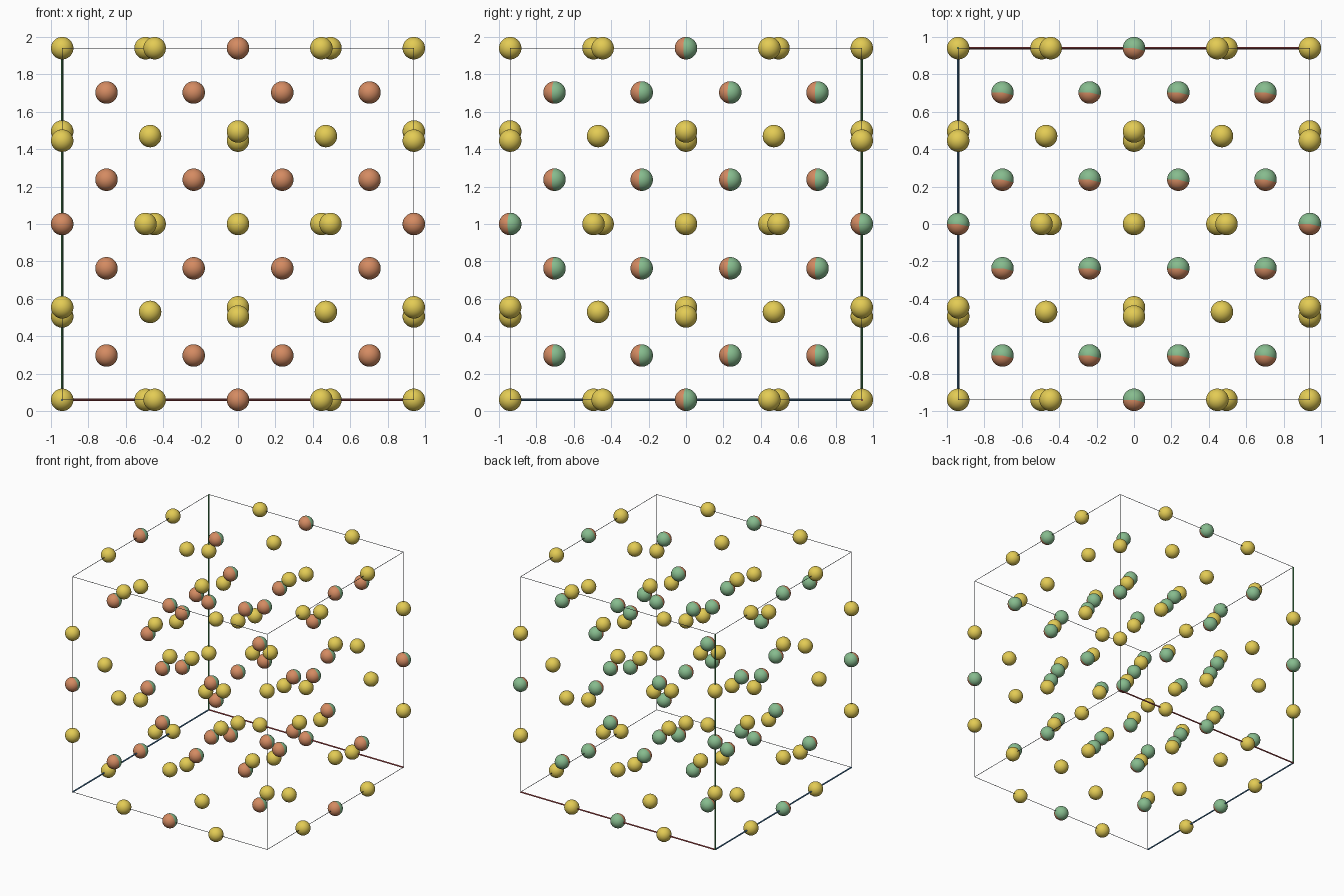
import bpy, bmesh, math
from itertools import product
from mathutils import Vector

if "Cube" in bpy.data.objects:
    bpy.data.objects.remove(bpy.data.objects["Cube"])

CELL, RADIUS = 1.88, 0.06
CORNER = Vector((-CELL / 2, -CELL / 2, RADIUS))


def material(name, rgb):
    m = bpy.data.materials.new(name)
    m.diffuse_color = (*rgb, 1)
    m.use_nodes = True
    m.node_tree.nodes["Principled BSDF"].inputs["Base Color"].default_value = m.diffuse_color
    return m


yellow = material("yellow", (0.77, 0.60, 0.089))
copper = material("copper", (0.66, 0.258, 0.122))
green = material("green", (0.24, 0.50, 0.27))
line_grey = material("dark grey", (0.09, 0.10, 0.115))
axis_red = material("axis red", (0.56, 0.09, 0.09))
axis_green = material("axis green", (0.08, 0.36, 0.11))
axis_blue = material("axis blue", (0.08, 0.26, 0.50))


def add(name, mesh, location):
    ob = bpy.data.objects.new(name, mesh)
    ob.location = location
    bpy.context.collection.objects.link(ob)
    return ob


def ball_mesh(name, mats, sector=0):
    """Smooth ball; the first sector of segments, from -x through -y, takes the second colour."""
    bm = bmesh.new()
    bmesh.ops.create_uvsphere(bm, u_segments=52, v_segments=18, radius=RADIUS)
    for f in bm.faces:
        f.smooth = True
        c = f.calc_center_median()
        if (math.atan2(c.y, c.x) + math.pi) % math.tau < sector:
            f.material_index = 1
    mesh = bpy.data.meshes.new(name)
    bm.to_mesh(mesh)
    bm.free()
    for m in mats:
        mesh.materials.append(m)
    return mesh


def rod(name, a, b, radius, mat):
    """Thin round bar between two cell-fraction points."""
    a, b = CORNER + Vector(a) * CELL, CORNER + Vector(b) * CELL
    bm = bmesh.new()
    bmesh.ops.create_cone(bm, cap_ends=True, segments=8, radius1=radius,
                          radius2=radius, depth=(b - a).length)
    for f in bm.faces:
        f.smooth = len(f.verts) == 4
    mesh = bpy.data.meshes.new(name)
    bm.to_mesh(mesh)
    bm.free()
    mesh.materials.append(mat)
    ob = add(name, mesh, (a + b) / 2)
    ob.rotation_euler = (b - a).to_track_quat('Z', 'Y').to_euler()


def inside(points):
    """Keep unique points within the closed unit cell."""
    return sorted({tuple(round(c, 4) for c in p) for p in points
                   if all(-1e-4 < c < 1.0001 for c in p)})


# Face-centred lattice: corners and face centres of the cell
lattice = [Vector(p) / 2 for p in product(range(3), repeat=3) if sum(p) % 2 == 0]
axes = [Vector(v) for v in ((1, 0, 0), (0, 1, 0), (0, 0, 1))]

# Yellow atoms: along the axes from each lattice point, and one per cell octant
yellow_sites = inside([p + a * s * 0.263 for p in lattice for a in axes for s in (-1, 1)]
                      + list(product((0.25, 0.75), repeat=3)))
# Two-tone atoms: cubes around each lattice point, edge midpoints and the cell centre
metal_sites = inside([p + Vector(d) * 0.126 for p in lattice
                      for d in product((-1, 1), repeat=3)]
                     + [Vector(p) / 2 for p in product(range(3), repeat=3)
                        if sum(p) % 2 == 1])

yellow_ball = ball_mesh("yellow_ball", [yellow])
mixed_ball = ball_mesh("two_tone_ball", [green, copper], math.radians(166))
for site in yellow_sites:
    add("yellow_atom", yellow_ball, CORNER + Vector(site) * CELL)
for site in metal_sites:
    add("two_tone_atom", mixed_ball, CORNER + Vector(site) * CELL)

# Cell frame: three thicker coloured bars meet at the back left bottom corner
origin = (0, 1, 0)
coloured = {0: axis_red, 1: axis_blue, 2: axis_green}
for k in range(3):
    for u, v in product((0, 1), repeat=2):
        a = [u, v]
        a.insert(k, 0)
        b = list(a)
        b[k] = 1
        if origin in (tuple(a), tuple(b)):
            rod("axis_bar", a, b, 0.006, coloured[k])
        else:
            rod("frame_edge", a, b, 0.002, line_grey)
